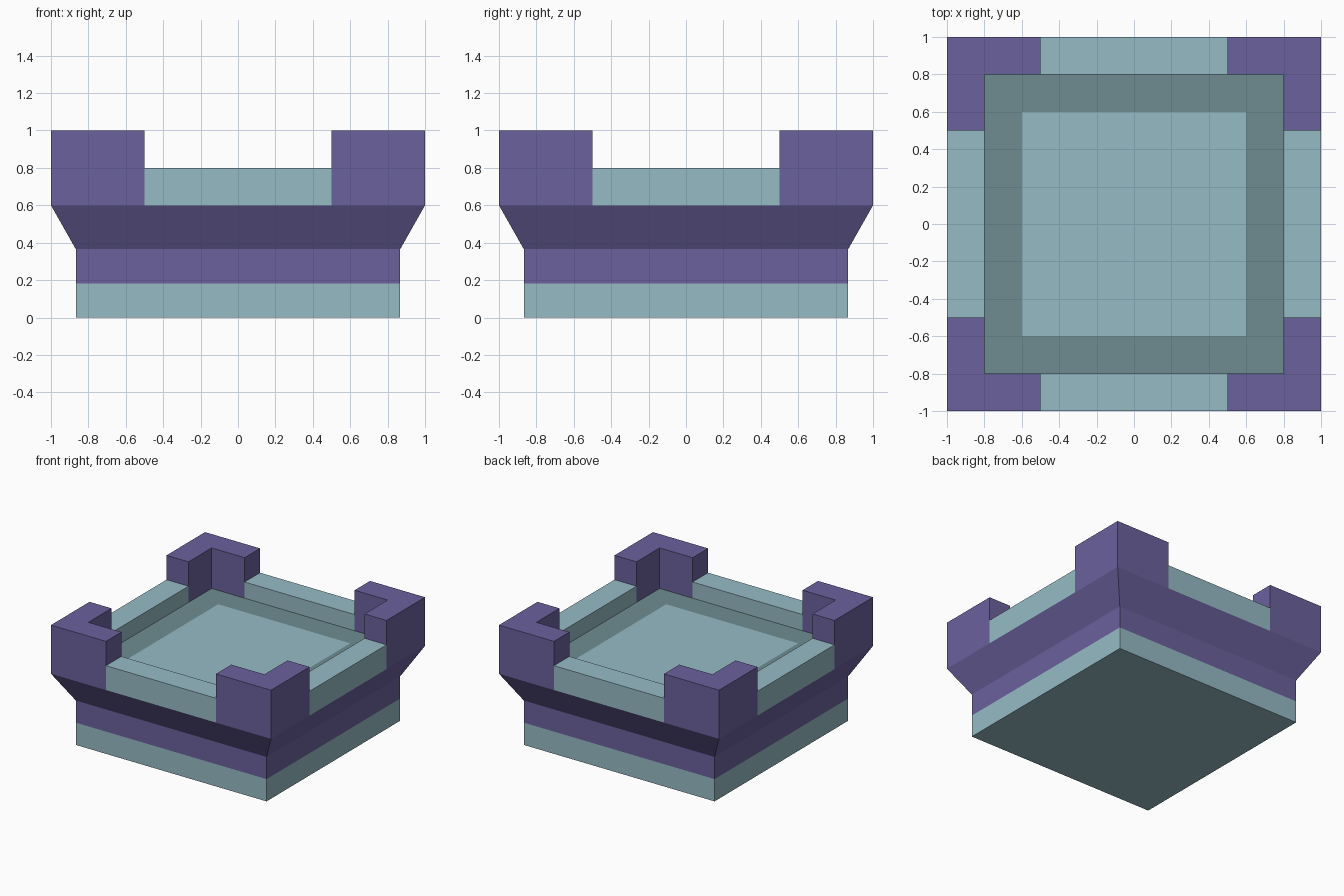
import bpy
import bmesh

if "Cube" in bpy.data.objects:
    bpy.data.objects.remove(bpy.data.objects["Cube"])


def make_material(name, rgb):
    mat = bpy.data.materials.new(name)
    mat.use_nodes = True
    mat.diffuse_color = (*rgb, 1)
    mat.node_tree.nodes["Principled BSDF"].inputs["Base Color"].default_value = (*rgb, 1)
    return mat


PURPLE = make_material("purple stone", (0.147, 0.119, 0.337))
TEAL = make_material("pale teal stone", (0.305, 0.497, 0.558))
DARK = make_material("dark teal stone", (0.156, 0.262, 0.283))

NOTCH = 0.5       # where the corner merlons end
MERLON_RISE = 0.2


def square(half, z, split):
    """Counter-clockwise square ring, optionally split at the merlon ends."""
    along = (-half, -NOTCH, NOTCH) if split else (-half,)
    points = [(t, -half) for t in along]
    ring = []
    for _ in range(4):
        ring += [(x, y, z) for x, y in points]
        points = [(-y, x) for x, y in points]
    return ring


def shell(name, profile, materials, bottom=False, top=False, split=False, edit=None):
    """Skin square rings given as (half width, height), from bottom to top."""
    bm = bmesh.new()
    rings = [[bm.verts.new(p) for p in square(h, z, split)] for h, z in profile]
    for a, b in zip(rings, rings[1:]):
        for i in range(len(a)):
            j = (i + 1) % len(a)
            bm.faces.new((a[i], a[j], b[j], b[i]))
    if bottom:
        bm.faces.new(rings[0][::-1])
    if top:
        bm.faces.new(rings[-1]).material_index = len(materials) - 1
    if edit:
        edit(bm)
    mesh = bpy.data.meshes.new(name)
    bm.to_mesh(mesh)
    bm.free()
    for mat in materials:
        mesh.materials.append(mat)
    obj = bpy.data.objects.new(name, mesh)
    bpy.context.collection.objects.link(obj)
    return obj


def in_corner(face):
    c = face.calc_center_median()
    return min(abs(c.x), abs(c.y)) > NOTCH - 0.05


def raise_merlons(bm):
    """Raise the wall top at the corners and colour those corners."""
    bm.normal_update()
    tops = [f for f in bm.faces if f.normal.z > 0.9 and in_corner(f)]
    result = bmesh.ops.extrude_face_region(bm, geom=tops)
    verts = [g for g in result["geom"] if isinstance(g, bmesh.types.BMVert)]
    bmesh.ops.translate(bm, verts=verts, vec=(0, 0, MERLON_RISE))
    bm.normal_update()
    for f in bm.faces:
        f.material_index = 1 if in_corner(f) else 0


# Straight lower body: plinth and band
shell("plinth", [(0.867, 0), (0.867, 0.183)], [TEAL], bottom=True)
shell("band", [(0.867, 0.183), (0.867, 0.365)], [PURPLE])

# Outward flare under the wall
shell("flare", [(0.867, 0.365), (1, 0.6)], [PURPLE])

# Parapet wall with raised corner merlons
shell("parapet", [(1, 0.6), (1, 0.8), (0.8, 0.8), (0.8, 0.667)],
      [TEAL, PURPLE], split=True, edit=raise_merlons)

# Sunken floor with a dark border
shell("floor", [(0.8, 0.667), (0.6, 0.667)], [DARK, TEAL], top=True)
